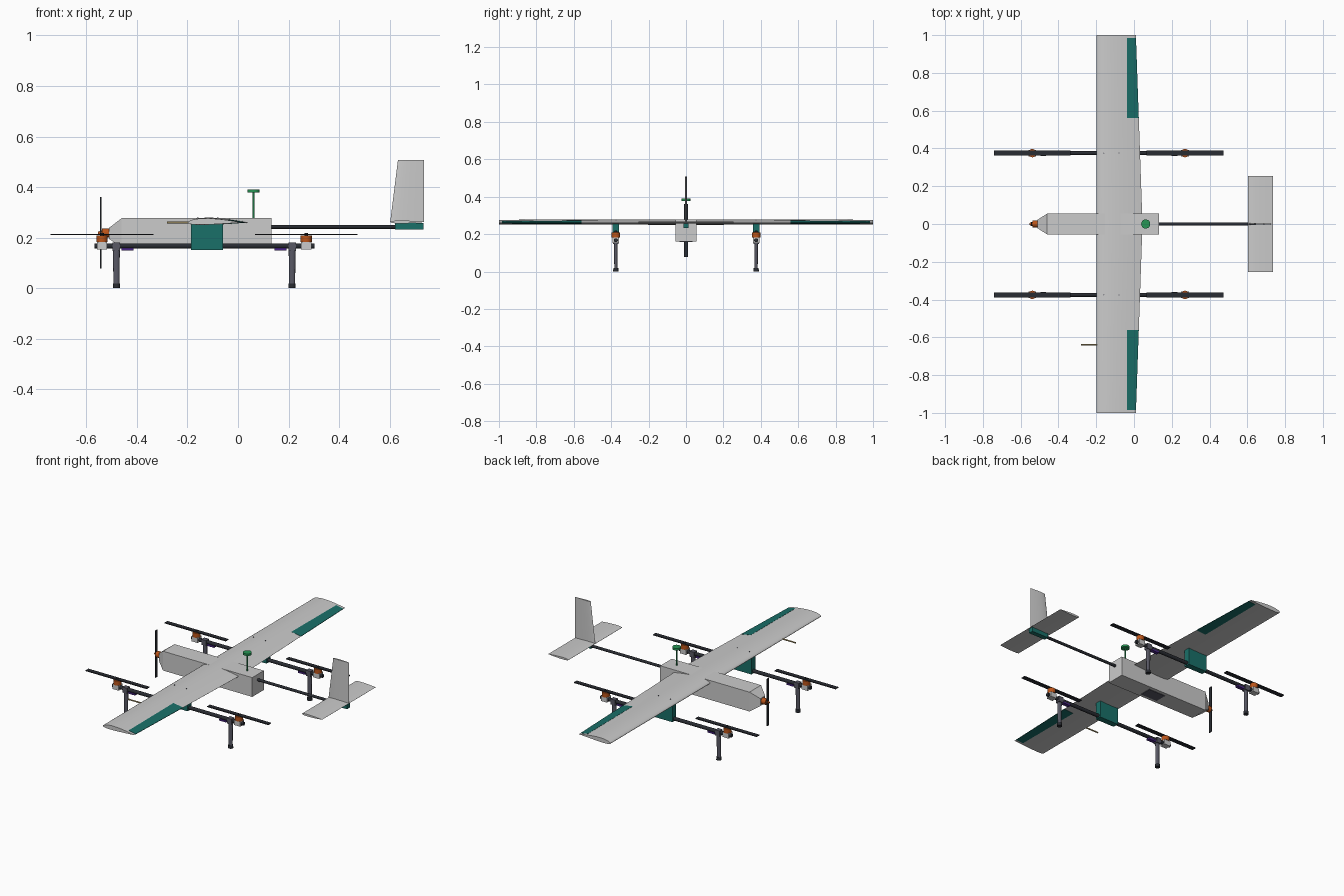
import bpy, bmesh
from math import pi, sqrt, cos
from mathutils import Vector

if "Cube" in bpy.data.objects:
    bpy.data.objects.remove(bpy.data.objects["Cube"])


def mat(name, rgb):
    m = bpy.data.materials.new(name)
    m.diffuse_color = (*rgb, 1)
    m.use_nodes = True
    m.node_tree.nodes["Principled BSDF"].inputs["Base Color"].default_value = m.diffuse_color
    return m


LIGHT = mat("light_foam", (0.72, 0.73, 0.73))
TEAL = mat("teal", (0.01, 0.16, 0.14))
DARK = mat("carbon", (0.022, 0.025, 0.032))
SLATE = mat("slate", (0.1, 0.1, 0.13))
ORANGE = mat("orange", (0.5, 0.09, 0.01))
PURPLE = mat("purple", (0.07, 0.02, 0.25))
GREEN = mat("green", (0.02, 0.3, 0.09))
TAN = mat("tan", (0.45, 0.35, 0.16))


def finish(name, bm, m, smooth=False):
    bmesh.ops.recalc_face_normals(bm, faces=bm.faces)
    me = bpy.data.meshes.new(name)
    bm.to_mesh(me)
    bm.free()
    ob = bpy.data.objects.new(name, me)
    bpy.context.collection.objects.link(ob)
    if m:
        me.materials.append(m)
    if smooth:
        bpy.ops.object.select_all(action='DESELECT')
        ob.select_set(True)
        bpy.context.view_layer.objects.active = ob
        bpy.ops.object.shade_smooth_by_angle(angle=0.6)
    return ob


def box(name, lo, hi, m=None):
    bm = bmesh.new()
    bmesh.ops.create_cube(bm, size=1)
    for v in bm.verts:
        v.co = Vector([(a + b) / 2 + c * (b - a) for a, b, c in zip(lo, hi, v.co)])
    return finish(name, bm, m)


def rod(name, p, q, r, m=None, r2=None, flat=1.0, n=24):
    """Round bar from p to q; flat squashes it in y."""
    p, q = Vector(p), Vector(q)
    bm = bmesh.new()
    bmesh.ops.create_cone(bm, cap_ends=True, segments=n, radius1=r,
                          radius2=r if r2 is None else r2, depth=(q - p).length)
    rot = Vector((0, 0, 1)).rotation_difference(q - p)
    for v in bm.verts:
        c = rot @ v.co
        c.y *= flat
        v.co = c + (p + q) / 2
    return finish(name, bm, m, True)


def loft(name, rings, m=None, smooth=True):
    bm = bmesh.new()
    vs = [[bm.verts.new(p) for p in r] for r in rings]
    n = len(vs[0])
    for a, b in zip(vs, vs[1:]):
        for i in range(n):
            bm.faces.new((a[i], a[(i + 1) % n], b[(i + 1) % n], b[i]))
    bm.faces.new(vs[0])
    bm.faces.new(vs[-1])
    return finish(name, bm, m, smooth)


def foil(x0, x1, t, camber=0.0, start=0.0, grow=0.0, n=16):
    """Aerofoil outline (x, height) from chord fraction start to the tail."""
    c, up, low = x1 - x0, [], []
    for i in range(n + 1):
        f = start + (1 - start) * (1 - cos(pi * i / n)) / 2
        h = 5 * t * (0.2969 * sqrt(f) - 0.126 * f - 0.3516 * f**2 + 0.2843 * f**3 - 0.1015 * f**4)
        k = camber * (0.8 * f - f * f) / 0.16 if f < 0.4 else camber * (0.2 + 0.8 * f - f * f) / 0.36
        up.append((x0 + c * f, c * (k + h) + grow))
        low.append((x0 + c * f, c * (k - h) - grow))
    return up + (low[:0:-1] if start == 0 else low[::-1])


def tail_x(y):
    return 0.045 - 0.035 * abs(y)


def wing_ring(y, **kw):
    return [(x, y, 0.26 + h) for x, h in foil(-0.198, tail_x(y), 0.12, 0.02, **kw)]


# Main wing and ailerons
loft("main_wing", [wing_ring(y) for y in (-1, 0, 1)], LIGHT)
for s, side in ((1, "left"), (-1, "right")):
    ring = lambda y: wing_ring(y * s, grow=0.001,
                               start=(-0.037 + 0.198) / (tail_x(y) + 0.198))
    loft("aileron_" + side, [ring(0.56), ring(0.985)], TEAL)

# Fuselage with tapered nose and belly hatch
loft("fuselage", [[(x, -w, c - h), (x, w, c - h), (x, w, c + h), (x, -w, c + h)]
                  for x, w, h, c in ((-0.51, 0.023, 0.022, 0.217), (-0.46, 0.055, 0.058, 0.219),
                                     (0.133, 0.055, 0.058, 0.219))], None, False)
box("belly_hatch", (-0.19, -0.035, 0.158), (-0.08, 0.035, 0.163), SLATE)

# Nose motor and pulling propeller
rod("nose_motor", (-0.508, 0, 0.218), (-0.538, 0, 0.218), 0.018, ORANGE)
rod("nose_hub", (-0.536, 0, 0.218), (-0.553, 0, 0.218), 0.011, ORANGE, 0.006)
box("nose_propeller", (-0.546, -0.01, 0.078), (-0.541, 0.01, 0.36), DARK)

# Tail boom, tail mount, stabiliser and fin
rod("tail_boom", (0.12, 0, 0.243), (0.68, 0, 0.243), 0.008, DARK)
box("tail_mount", (0.622, -0.014, 0.232), (0.734, 0.014, 0.258), TEAL)
loft("stabiliser", [[(x, y, 0.262 + h) for x, h in foil(0.603, 0.737, 0.09)]
                    for y in (-0.255, 0.255)], LIGHT)
loft("tail_fin", [[(x, h, z) for x, h in foil(x0, 0.736, 0.09)]
                  for x0, z in ((0.602, 0.262), (0.633, 0.508))], LIGHT)

# Positioning antenna on its mast
rod("antenna_mast", (0.062, 0, 0.27), (0.062, 0, 0.384), 0.004, GREEN)
rod("antenna_disc", (0.062, 0, 0.378), (0.062, 0, 0.39), 0.024, GREEN, n=32)

# Air speed probe
rod("speed_probe", (-0.28, -0.64, 0.26), (-0.17, -0.64, 0.26), 0.004, TAN, n=12)

# Lift booms with motors, propellers and legs
for y, side in ((0.375, "left"), (-0.375, "right")):
    rod("lift_boom_" + side, (-0.568, y, 0.167), (0.302, y, 0.167), 0.0105, DARK)
    box("wing_pylon_" + side, (-0.185, y - 0.018, 0.152), (-0.06, y + 0.018, 0.257), TEAL)
    for x in (-0.16, -0.08):
        rod("pylon_screw_" + side, (x, y, 0.25), (x, y, 0.279), 0.003, SLATE, n=10)
    for mx, lx, ex, end in ((-0.538, -0.481, -0.437, "front"), (0.27, 0.214, 0.168, "rear")):
        tag = side + "_" + end
        box("motor_mount_" + tag, (mx - 0.02, y - 0.018, 0.153), (mx + 0.02, y + 0.018, 0.183))
        rod("lift_motor_" + tag, (mx, y, 0.182), (mx, y, 0.209), 0.022, ORANGE)
        rod("propeller_hub_" + tag, (mx, y, 0.208), (mx, y, 0.218), 0.007, DARK)
        box("lift_propeller_" + tag, (mx - 0.203, y - 0.013, 0.2095), (mx + 0.203, y + 0.013, 0.2145), DARK)
        box("speed_controller_" + tag, (ex - 0.023, y - 0.011, 0.149), (ex + 0.023, y + 0.011, 0.159), PURPLE)
        box("leg_clamp_" + tag, (lx - 0.015, y - 0.014, 0.147), (lx + 0.015, y + 0.014, 0.18), SLATE)
        rod("leg_" + tag, (lx, y, 0.012), (lx, y, 0.155), 0.012, SLATE, 0.0135, 0.7)
        rod("foot_" + tag, (lx, y, 0), (lx, y, 0.018), 0.0145, DARK, 0.0135)
